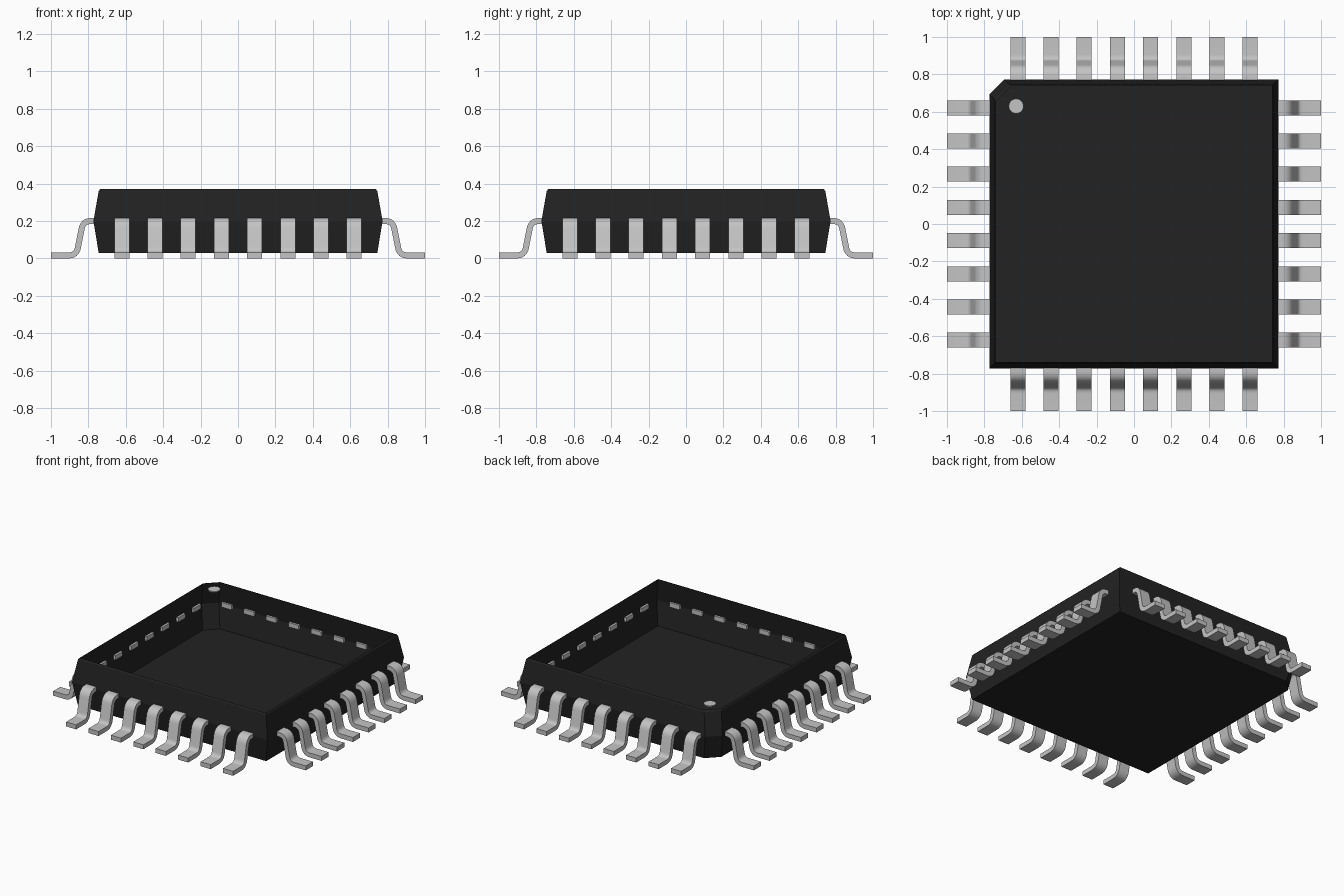
import bpy
import bmesh
import math
from mathutils import Vector, Matrix

cube = bpy.data.objects.get("Cube")
if cube:
    bpy.data.objects.remove(cube, do_unlink=True)


def make_material(name, value):
    mat = bpy.data.materials.new(name)
    mat.use_nodes = True
    colour = (value, value, value, 1)
    mat.diffuse_color = colour
    mat.node_tree.nodes["Principled BSDF"].inputs["Base Color"].default_value = colour
    return mat


black = make_material("black plastic", 0.016)
silver = make_material("silver metal", 0.55)


def add_object(name, bm, mat):
    mesh = bpy.data.meshes.new(name)
    bm.to_mesh(mesh)
    bm.free()
    mesh.materials.append(mat)
    obj = bpy.data.objects.new(name, mesh)
    bpy.context.scene.collection.objects.link(obj)
    return obj


# Body: an open-topped tray with sloped walls and one cut corner
def body_ring(bm, half, z, cut=0.08):
    corners = [(-half, -half), (half, -half), (half, half),
               (cut - half, half), (-half, half - cut)]
    return [bm.verts.new((x, y, z)) for x, y in corners]


bm = bmesh.new()
rings = [body_ring(bm, half, z) for half, z in
         [(0.745, 0.03), (0.773, 0.2), (0.745, 0.36), (0.737, 0.37)]]
for low, high in zip(rings, rings[1:]):
    for i in range(len(low)):
        j = (i + 1) % len(low)
        bm.faces.new((low[i], low[j], high[j], high[i]))
bm.faces.new(reversed(rings[0]))
add_object("body", bm, black)

# Marker dot beside the cut corner
bm = bmesh.new()
bmesh.ops.create_cone(bm, cap_ends=True, segments=24, radius1=0.04, radius2=0.04,
                      depth=0.008, matrix=Matrix.Translation((-0.63, 0.63, 0.366)))
add_object("marker_dot", bm, silver)


# Lead: a flat strip following a gull-wing path with rounded bends
def rounded_path(points, reach=0.042, steps=6):
    path = [points[0]]
    for before, corner, after in zip(points, points[1:], points[2:]):
        start = corner + (before - corner).normalized() * reach
        end = corner + (after - corner).normalized() * reach
        for k in range(steps + 1):
            t = k / steps
            path.append(start.lerp(corner, t).lerp(corner.lerp(end, t), t))
    return path + [points[-1]]


def lead_mesh(width=0.08, thickness=0.032):
    path = rounded_path([Vector(p) for p in
                         [(0.755, 0.2), (0.828, 0.2), (0.864, 0.016), (1.0, 0.016)]])
    bm = bmesh.new()
    sections = []
    for i, p in enumerate(path):
        along = path[min(i + 1, len(path) - 1)] - path[max(i - 1, 0)]
        side = Vector((-along.y, along.x)).normalized() * thickness / 2
        sections.append([bm.verts.new((q.x, y, q.y)) for q, y in
                         [(p - side, -width / 2), (p - side, width / 2),
                          (p + side, width / 2), (p + side, -width / 2)]])
    for a, b in zip(sections, sections[1:]):
        for i in range(4):
            j = (i + 1) % 4
            bm.faces.new((a[i], a[j], b[j], b[i]))
    bm.faces.new(sections[0])
    bm.faces.new(reversed(sections[-1]))
    bmesh.ops.recalc_face_normals(bm, faces=bm.faces)
    return bm


lead = add_object("lead", lead_mesh(), silver)
bpy.ops.object.select_all(action='DESELECT')
lead.select_set(True)
bpy.context.view_layer.objects.active = lead
bpy.ops.object.shade_smooth_by_angle(angle=math.radians(35))

# Eight leads along each of the four sides
sides = ["left", "back", "right", "front"]
count, pitch = 8, 0.1775
for turn, side in enumerate(sides):
    for n in range(count):
        offset = (n - (count - 1) / 2) * pitch
        obj = lead.copy()
        obj.name = f"{side}_lead_{n + 1}"
        obj.matrix_world = (Matrix.Rotation(turn * math.pi / 2, 4, 'Z')
                            @ Matrix.Translation((0, offset, 0)))
        bpy.context.scene.collection.objects.link(obj)
bpy.data.objects.remove(lead, do_unlink=True)
